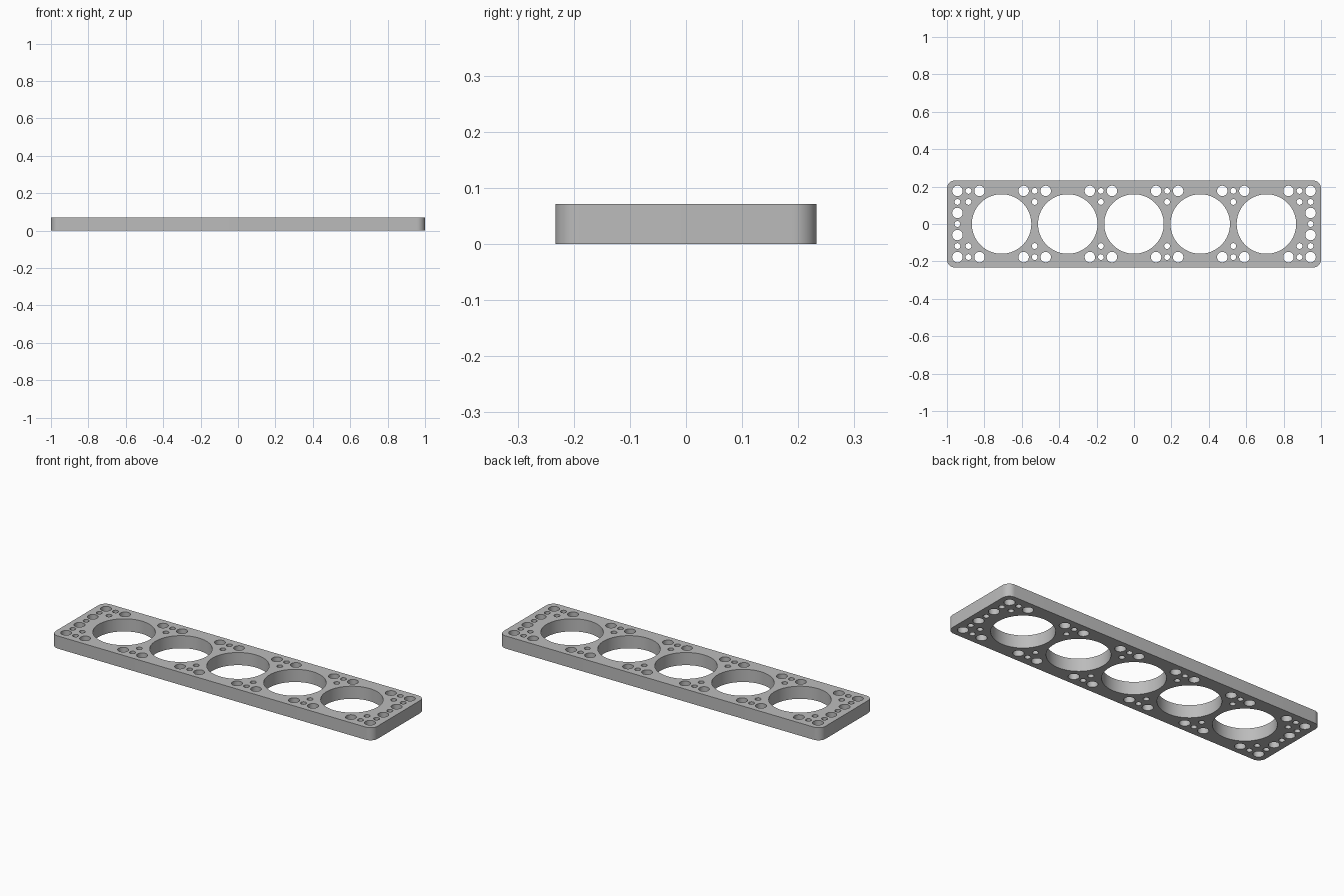
import bpy
import bmesh
from math import cos, sin, pi, radians

cube = bpy.data.objects.get("Cube")
if cube:
    bpy.data.objects.remove(cube, do_unlink=True)

HALF_X, HALF_Y, THICK = 1.0, 0.233, 0.071
CORNER = 0.043
PITCH = 0.118
BORE_R, PEG_R, PIN_R = 0.159, 0.028, 0.0155

# Flat outline curve: holes are inner loops of the same fill
curve = bpy.data.curves.new("plate_outline", "CURVE")
curve.dimensions = "2D"
curve.fill_mode = "BOTH"
curve.extrude = THICK / 2


def add_loop(points):
    spline = curve.splines.new("POLY")
    spline.points.add(len(points) - 1)
    for p, (x, y) in zip(spline.points, points):
        p.co = (x, y, 0, 1)
    spline.use_cyclic_u = True


def arc(cx, cy, r, start, sweep, n):
    return [(cx + r * cos(start + sweep * i / n), cy + r * sin(start + sweep * i / n))
            for i in range(n + 1)]


def hole(x, y, r, n):
    add_loop(arc(x, y, r, 0, 2 * pi, n)[:-1])


# Rounded rectangle
outline = []
for k, (sx, sy) in enumerate([(1, 1), (-1, 1), (-1, -1), (1, -1)]):
    outline += arc(sx * (HALF_X - CORNER), sy * (HALF_Y - CORNER), CORNER, k * pi / 2, pi / 2, 10)
add_loop(outline)

# Row of five large bores
for i in range(-2, 3):
    hole(i * 3 * PITCH, 0, BORE_R, 72)

# Small holes, mirrored left/right and front/back
for sx in (-1, 1):
    for sy in (-1, 1):
        for col in (1, 2, 4, 5, 7, 8):
            hole(sx * col * PITCH, sy * 1.5 * PITCH, PEG_R, 32)
        hole(sx * 8 * PITCH, sy * 0.5 * PITCH, PEG_R, 32)
        for col in (1.5, 4.5, 7.5):
            hole(sx * col * PITCH, sy * 1.5 * PITCH, PIN_R, 24)
            hole(sx * col * PITCH, sy * PITCH, PIN_R, 24)
        hole(sx * 8 * PITCH, sy * PITCH, PIN_R, 24)
    hole(sx * 8 * PITCH, 0, PIN_R, 24)

# Turn the filled curve into one clean solid
source = bpy.data.objects.new("plate_source", curve)
bpy.context.collection.objects.link(source)
bpy.context.view_layer.update()
evaluated = source.evaluated_get(bpy.context.evaluated_depsgraph_get())
mesh = bpy.data.meshes.new_from_object(evaluated)
bpy.data.objects.remove(source, do_unlink=True)

bm = bmesh.new()
bm.from_mesh(mesh)
bmesh.ops.remove_doubles(bm, verts=bm.verts, dist=0.0002)
bmesh.ops.translate(bm, verts=bm.verts, vec=(0, 0, THICK / 2))
bmesh.ops.recalc_face_normals(bm, faces=bm.faces)
bm.to_mesh(mesh)
bm.free()

plate = bpy.data.objects.new("perforated_plate", mesh)
bpy.context.collection.objects.link(plate)

# Plain grey finish
grey = bpy.data.materials.new("light_grey")
grey.use_nodes = True
colour = (0.5, 0.5, 0.5, 1)
grey.diffuse_color = colour
grey.node_tree.nodes["Principled BSDF"].inputs["Base Color"].default_value = colour
mesh.materials.clear()
mesh.materials.append(grey)

bpy.ops.object.select_all(action="DESELECT")
plate.select_set(True)
bpy.context.view_layer.objects.active = plate
bpy.ops.object.shade_smooth_by_angle(angle=radians(30))
